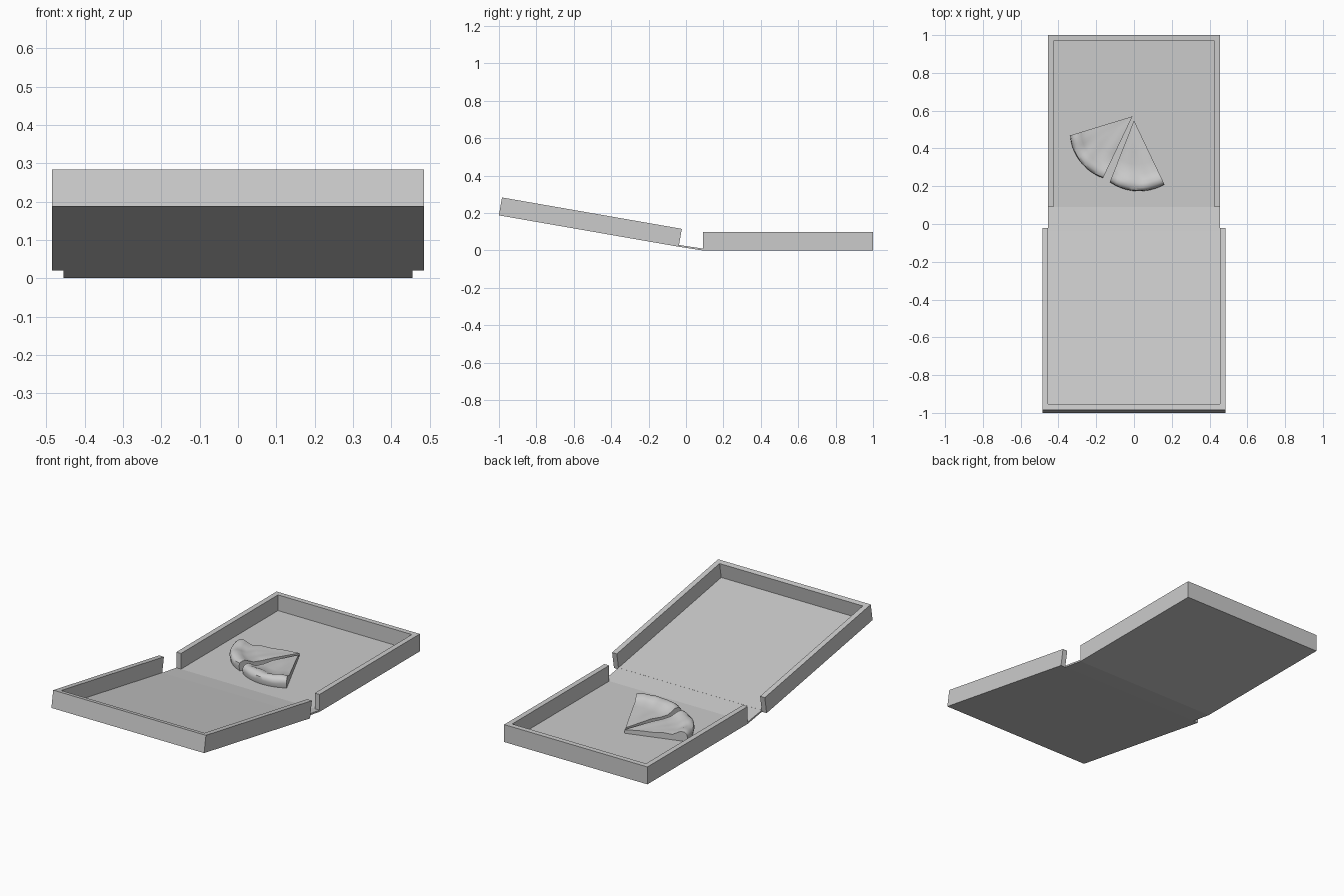
import bpy, bmesh, math, random
from mathutils import Matrix, Vector, noise

if "Cube" in bpy.data.objects:
    bpy.data.objects.remove(bpy.data.objects["Cube"])

WALL, FLOOR = 0.03, 0.01


def finish(name, bm):
    bmesh.ops.recalc_face_normals(bm, faces=bm.faces)
    me = bpy.data.meshes.new(name)
    bm.to_mesh(me)
    bm.free()
    ob = bpy.data.objects.new(name, me)
    bpy.context.collection.objects.link(ob)
    return ob


def raise_faces(bm, faces, height):
    """Extrude faces upward and return the new top faces."""
    res = bmesh.ops.extrude_face_region(bm, geom=faces, use_keep_orig=False)
    bmesh.ops.translate(bm, vec=(0, 0, height),
                        verts=[g for g in res["geom"] if isinstance(g, bmesh.types.BMVert)])
    return [g for g in res["geom"] if isinstance(g, bmesh.types.BMFace)]


def tray(name, half, length, height):
    """Shallow tray with three walls, open at local y = 0."""
    bm = bmesh.new()
    xs = (-half, -half + WALL, half - WALL, half)
    ys = (0, length - WALL, length)
    g = [[bm.verts.new((x, y, 0)) for x in xs] for y in ys]
    sheet = [bm.faces.new((g[j][i], g[j][i + 1], g[j + 1][i + 1], g[j + 1][i]))
             for j in range(2) for i in range(3)]
    bottom = bmesh.ops.duplicate(bm, geom=sheet)
    top = raise_faces(bm, sheet, FLOOR)
    rim = [f for f in top if abs(f.calc_center_median().x) > half - WALL
           or f.calc_center_median().y > length - WALL]
    raise_faces(bm, rim, height - FLOOR)
    # drop leftover start faces if the extrusion kept them
    bmesh.ops.remove_doubles(bm, verts=bm.verts, dist=1e-5)
    bmesh.ops.dissolve_limit(bm, angle_limit=0.01, verts=bm.verts, edges=bm.edges)
    return finish(name, bm)


# Box base, flat on the ground
base = tray("box_base", 0.455, 0.91, 0.1)
base.location = (0, 0.09, 0)

# Box lid, opened toward the front and tilted up
lid = tray("box_lid", 0.485, 0.976, 0.097)
lid.matrix_world = (Matrix.Translation((0, -0.039, 0.02))
                    @ Matrix.Rotation(math.pi, 4, 'Z') @ Matrix.Rotation(math.radians(9.9), 4, 'X'))

# Thin hinge flap between base and lid
bm = bmesh.new()
prof = [(0.09, 0), (0.09, FLOOR), (-0.041, 0.02 + FLOOR), (-0.039, 0.02)]
ends = [[bm.verts.new((x, y, z)) for y, z in prof] for x in (-0.455, 0.455)]
for e in ends:
    bm.faces.new(e)
for i in range(4):
    j = (i + 1) % 4
    bm.faces.new((ends[0][i], ends[0][j], ends[1][j], ends[1][i]))
finish("hinge_flap", bm)


def slice_(name, tip, a0, a1, r0, rmid, r1, seed):
    """Wedge with lumpy topping and a raised crust; heights over normalised radius."""
    rings = [(0.06, .022), (.25, .026), (.45, .029), (.62, .031), (.76, .033),
             (.83, .045), (.89, .056), (.95, .055), (.99, .043), (1.0, .026)]
    n = 16
    bm = bmesh.new()

    def point(s, k, z):
        u = k / n
        a = math.radians(a0 + (a1 - a0) * u)
        rad = r0 * (1 - u) + r1 * u + (rmid - (r0 + r1) / 2) * 4 * u * (1 - u)
        return bm.verts.new((tip[0] + s * rad * math.cos(a), tip[1] + s * rad * math.sin(a), FLOOR + z))

    top = []
    for s, z in rings:
        row = []
        for k in range(n + 1):
            v = point(s, k, z)
            lump = noise.noise(Vector((v.co.x * 16, v.co.y * 16, seed)))
            v.co.z += 0.009 * lump * min(1, s * 2)
            row.append(v)
        top.append(row)
    low = [[point(s, k, 0) for k in range(n + 1)] for s in (0.06, 0.985)]
    tt, tb = point(0, 0, .02), point(0, 0, 0)
    for a, b in zip(top, top[1:]):
        for k in range(n):
            bm.faces.new((a[k], b[k], b[k + 1], a[k + 1]))
    for k in range(n):
        bm.faces.new((tt, top[0][k], top[0][k + 1]))
        bm.faces.new((tb, low[0][k + 1], low[0][k]))
        bm.faces.new((low[0][k], low[0][k + 1], low[1][k + 1], low[1][k]))
        bm.faces.new((top[-1][k], low[1][k], low[1][k + 1], top[-1][k + 1]))
    # cut sides
    for k in (0, n):
        bm.faces.new([tb, tt] + [r[k] for r in top] + [low[1][k], low[0][k]])
    ob = finish(name, bm)
    bpy.context.view_layer.objects.active = ob
    bpy.ops.object.select_all(action='DESELECT')
    ob.select_set(True)
    bpy.ops.object.shade_smooth_by_angle(angle=math.radians(40))


# Two leftover slices
slice_("slice_right", (0.0, 0.548), -111.5, -64.5, 0.35, 0.374, 0.375, 1.3)
slice_("slice_left", (-0.008, 0.57), 197, 244.5, 0.345, 0.366, 0.362, 5.7)
